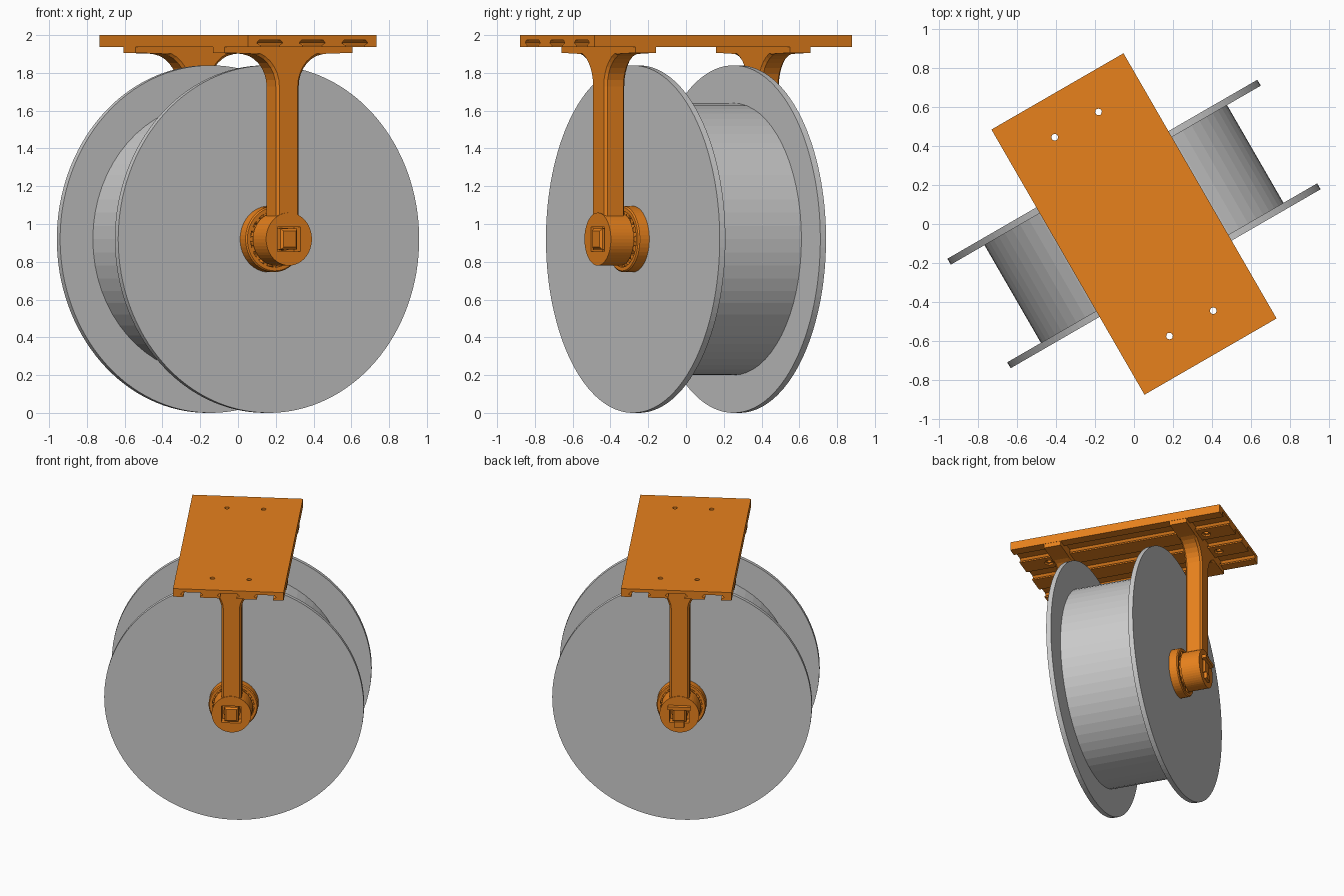
import bpy, bmesh
from math import sin, cos, pi, radians
from mathutils import Matrix

if "Cube" in bpy.data.objects:
    bpy.data.objects.remove(bpy.data.objects["Cube"])

TURN = Matrix.Rotation(radians(30), 4, 'Z')   # whole holder stands turned 30 degrees
FLIP = {-1: Matrix.Identity(4), 1: Matrix.Rotation(pi, 4, 'Z')}
ZC = 0.92                                     # axle height

orange = bpy.data.materials.new("orange_plastic")
orange.diffuse_color = (0.80, 0.22, 0.012, 1)
orange.use_nodes = True
orange.node_tree.nodes["Principled BSDF"].inputs["Base Color"].default_value = orange.diffuse_color


def finish(bm, name, mat=None, end=-1):
    bmesh.ops.recalc_face_normals(bm, faces=bm.faces[:])
    bm.transform(TURN @ FLIP[end])
    me = bpy.data.meshes.new(name)
    bm.to_mesh(me)
    bm.free()
    if mat:
        me.materials.append(mat)
    ob = bpy.data.objects.new(name, me)
    bpy.context.collection.objects.link(ob)
    return ob


def prism(name, pts, y0, y1, mat=orange, end=-1, bevel=0):
    """Extrude an (x, z) outline along y."""
    bm = bmesh.new()
    a = [bm.verts.new((x, y0, z)) for x, z in pts]
    b = [bm.verts.new((x, y1, z)) for x, z in pts]
    n = len(pts)
    bm.faces.new(a)
    bm.faces.new(b)
    for i in range(n):
        bm.faces.new((a[i], a[(i + 1) % n], b[(i + 1) % n], b[i]))
    bmesh.ops.recalc_face_normals(bm, faces=bm.faces[:])
    if bevel:
        edges = [e for e in bm.edges if abs(e.verts[0].co.y - e.verts[1].co.y) < 1e-5
                 and max(v.co.z for v in e.verts) < 1.90]
        bmesh.ops.bevel(bm, geom=edges, offset=bevel, segments=1, affect='EDGES')
    return finish(bm, name, mat, end)


def lathe(name, prof, segs, mat=None, end=-1):
    """Spin a closed (radius, y) outline round the axle."""
    bm = bmesh.new()
    rings = []
    for k in range(segs):
        t = 2 * pi * k / segs
        rings.append([bm.verts.new((r * cos(t), y, ZC + r * sin(t))) for r, y in prof])
    n = len(prof)
    for k in range(segs):
        p, q = rings[k], rings[(k + 1) % segs]
        for i in range(n):
            j = (i + 1) % n
            bm.faces.new((p[i], p[j], q[j], q[i]))
    return finish(bm, name, mat, end)


def circle(r, n, cx=0, cz=ZC):
    return [(cx + r * cos(2 * pi * k / n), cz + r * sin(2 * pi * k / n)) for k in range(n)]


def box(x0, x1, z0, z1):
    return [(x0, z0), (x1, z0), (x1, z1), (x0, z1)]


def cut(ob, cutter):
    m = ob.modifiers.new("cut", 'BOOLEAN')
    m.operation, m.solver, m.object = 'DIFFERENCE', 'EXACT', cutter
    bpy.context.view_layer.objects.active = ob
    bpy.ops.object.modifier_apply(modifier=m.name)
    bpy.data.objects.remove(cutter)


# Mounting plate with three undercut slots along its underside
plate = [(-0.392, 2.0), (-0.392, 1.937)]
for cx in (-0.26, 0, 0.26):
    plate += [(cx - 0.058, 1.937), (cx - 0.058, 1.947), (cx - 0.08, 1.958), (cx - 0.065, 1.975),
              (cx + 0.065, 1.975), (cx + 0.08, 1.958), (cx + 0.058, 1.947), (cx + 0.058, 1.937)]
plate += [(0.392, 1.937), (0.392, 2.0)]
plate_ob = prism("mounting_plate", plate, -0.787, 0.787)

# Screw holes with hexagonal pockets underneath
for x in (-0.13, 0.13):
    for y in (-0.59, 0.59):
        for r, n, z in ((0.017, 16, 1.97), (0.034, 6, 1.90)):
            bm = bmesh.new()
            bmesh.ops.create_cone(bm, cap_ends=True, segments=n, radius1=r, radius2=r, depth=0.1,
                                  matrix=Matrix.Translation((x, y, z if n == 6 else 1.99)))
            if n == 16:
                bmesh.ops.scale(bm, vec=(1, 1, 2), verts=bm.verts[:],
                                space=Matrix.Translation((0, 0, -1.99)))
            cut(plate_ob, finish(bm, "hole_cutter"))

# Grey spool: two flanges, drum and bore
lathe("spool_flange_front", [(0.16, -0.325), (0.92, -0.325), (0.92, -0.29), (0.16, -0.29)], 128)
lathe("spool_flange_back", [(0.16, 0.29), (0.92, 0.29), (0.92, 0.325), (0.16, 0.325)], 128)
lathe("spool_drum", [(0.16, -0.29), (0.72, -0.29), (0.72, 0.29), (0.16, 0.29)], 64)

# Axle through the spool
prism("axle", circle(0.06, 24), -0.50, 0.50)

# Arm outline: full-width foot, curved flare, straight column
R = 0.175
flare = [(0.07 + R - R * cos(t), 1.728 + R * sin(t)) for t in [k * pi / 16 for k in range(9)]]
half = [(0.07, 1.0)] + flare + [(0.39, 1.905), (0.39, 1.937)]
arm = half + [(-x, z) for x, z in reversed(half)]

for end, side in ((-1, "front"), (1, "back")):
    prism(side + "_arm", arm, -0.535, -0.41, end=end, bevel=0.014)
    # Rails that slide into the plate slots
    for cx in (-0.26, 0, 0.26):
        prism(side + "_slot_rail", [(cx - 0.05, 1.93), (cx + 0.05, 1.93), (cx + 0.05, 1.948),
              (cx + 0.072, 1.958), (cx + 0.06, 1.972), (cx - 0.06, 1.972),
              (cx - 0.072, 1.958), (cx - 0.05, 1.948)], -0.535, -0.41, end=end)
    # Round hub with a rectangular socket
    hub = prism(side + "_hub", circle(0.14, 48), -0.54, -0.40, end=end)
    cut(hub, prism("socket_cutter", box(-0.07, 0.07, ZC - 0.065, ZC + 0.065), -0.6, -0.47, end=end))
    # Locking pin in the socket
    prism(side + "_pin", box(-0.05, 0.05, ZC - 0.055, ZC + 0.055), -0.55, -0.46, end=end, bevel=0.012)
    # Bearing: outer race, inner race and rollers between them
    lathe(side + "_outer_race", [(0.148, -0.39), (0.168, -0.39), (0.175, -0.383), (0.175, -0.30),
                                 (0.148, -0.30)], 48, orange, end)
    lathe(side + "_inner_race", [(0.05, -0.41), (0.115, -0.41), (0.115, -0.30), (0.05, -0.30)],
          48, orange, end)
    lathe(side + "_bearing_back", [(0.10, -0.335), (0.16, -0.335), (0.16, -0.29), (0.10, -0.29)],
          48, orange, end)
    for k in range(16):
        t = 2 * pi * k / 16
        prism(side + "_roller", circle(0.016, 12, 0.1315 * cos(t), ZC + 0.1315 * sin(t)),
              -0.385, -0.31, end=end)

# Pin head and tail that stick out at the back
prism("pin_cap", box(-0.08, 0.08, ZC + 0.045, ZC + 0.07), -0.57, -0.50, end=1)
prism("pin_tail", box(-0.035, 0.035, ZC - 0.095, ZC - 0.05), -0.56, -0.50, end=1)
